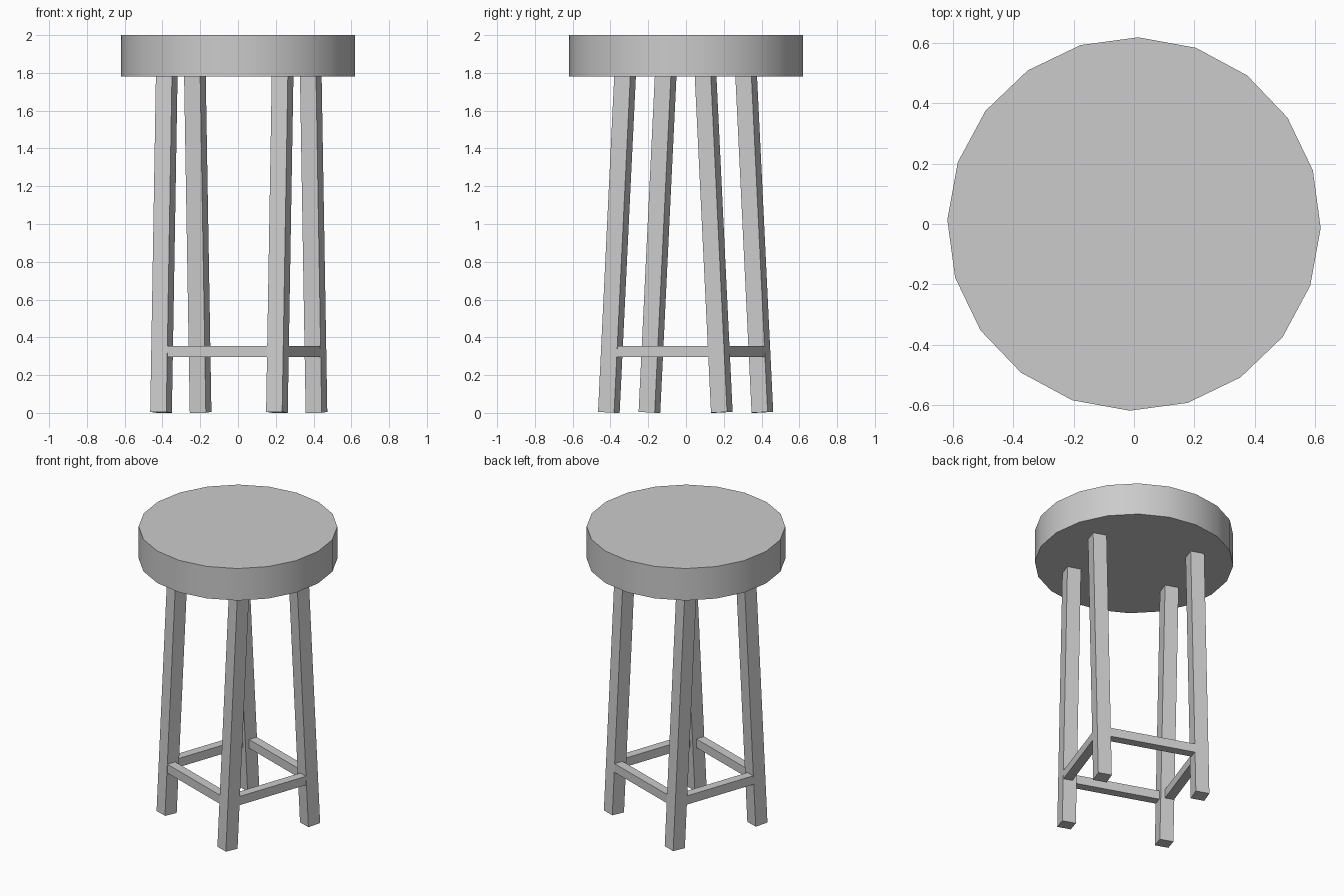
import bpy
from math import radians, atan2, cos
from mathutils import Matrix

if "Cube" in bpy.data.objects:
    bpy.data.objects.remove(bpy.data.objects["Cube"])

TURN = Matrix.Rotation(radians(-19.3), 4, 'Z')   # whole stool is turned
BASE = Matrix.Translation((0.004, -0.002, 0)) @ TURN
LEG = 0.09                        # square leg width
X, Y0, Y1 = 0.325, 0.317, 0.226   # leg centres: x, y at floor, y at seat
SEAT_Z, TOP = 1.78, 2.0
TILT = atan2(Y0 - Y1, SEAT_Z)


def box(name, size, matrix):
    bpy.ops.mesh.primitive_cube_add(size=1)
    ob = bpy.context.object
    ob.name = name
    ob.data.transform(Matrix.Diagonal((*size, 1)))
    ob.matrix_world = matrix
    return ob


# Seat: 20-sided disc
bpy.ops.mesh.primitive_cylinder_add(vertices=20, radius=0.619, depth=TOP - SEAT_Z)
seat = bpy.context.object
seat.name = "seat"
seat.matrix_world = TURN @ Matrix.Translation((0, 0, (SEAT_Z + TOP) / 2))
bpy.ops.object.shade_smooth_by_angle(angle=radians(30))

# Legs: rigidly tilted inward along one axis
low, high = 0.003, SEAT_Z + 0.01
for sy, row in ((-1, "front"), (1, "back")):
    for sx, side in ((-1, "left"), (1, "right")):
        mid = (low + high) / 2
        y = sy * (Y0 + (Y1 - Y0) * mid / SEAT_Z)
        m = BASE @ Matrix.Translation((sx * X, y, mid)) @ Matrix.Rotation(sy * TILT, 4, 'X')
        box(f"{row}_{side}_leg", (LEG, LEG, (high - low) / cos(TILT)), m)

# Stretchers: flush with the outer leg faces
BAR, Z = 0.06, 0.325
yc = Y0 + (Y1 - Y0) * Z / SEAT_Z
inset = (LEG - BAR) / 2 - 0.002
for s, a, b in ((-1, "front", "left"), (1, "back", "right")):
    box(f"{a}_stretcher", (2 * X - LEG + 0.02, BAR, BAR),
        BASE @ Matrix.Translation((0, s * (yc + inset), Z)))
    box(f"{b}_stretcher", (BAR, 2 * yc - LEG + 0.02, BAR),
        BASE @ Matrix.Translation((s * (X + inset), 0, Z)))
